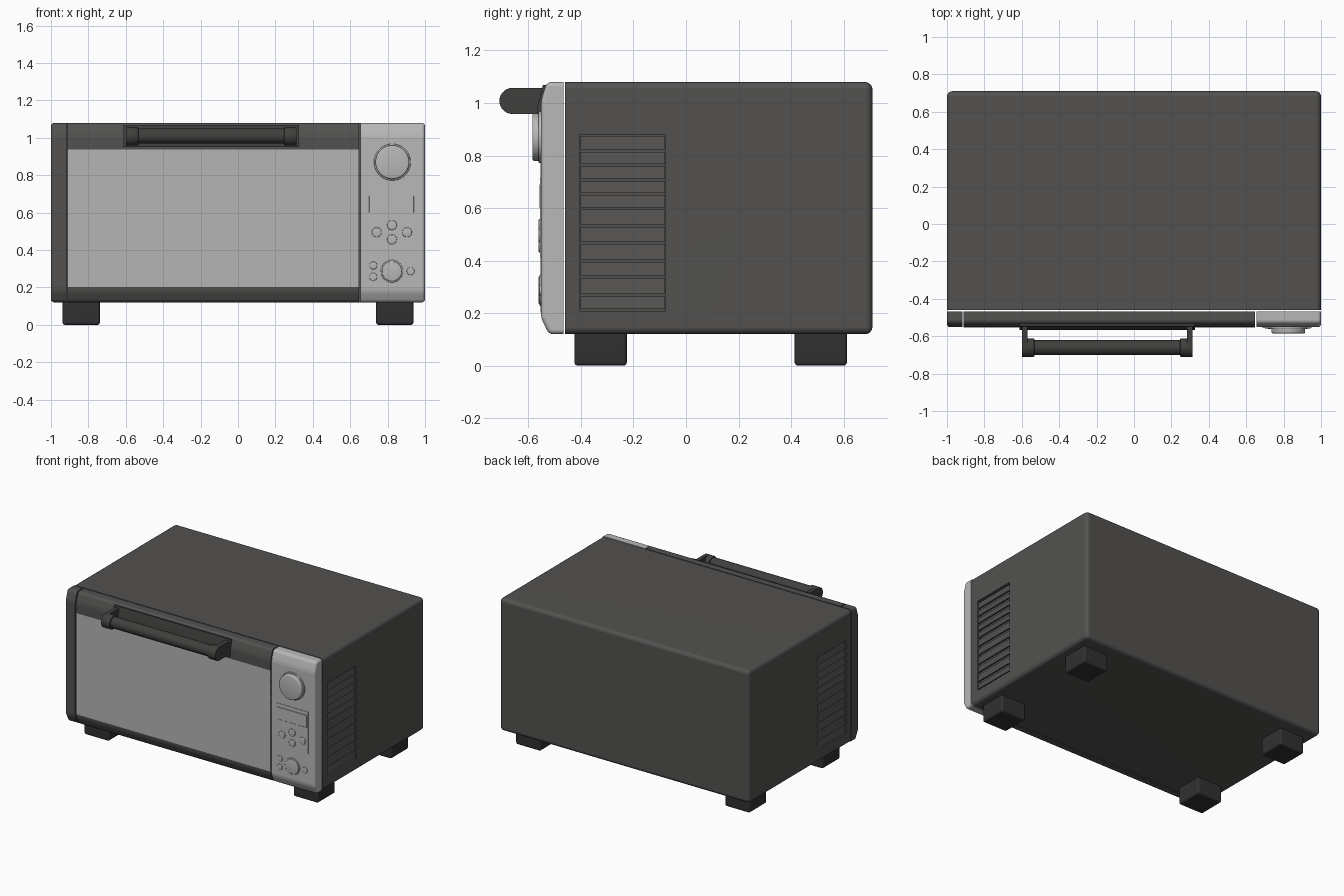
import bpy, bmesh, math
from mathutils import Matrix, Vector

if "Cube" in bpy.data.objects:
    bpy.data.objects.remove(bpy.data.objects["Cube"])


def mat(name, r, g, b):
    m = bpy.data.materials.new(name)
    m.diffuse_color = (r, g, b, 1)
    m.use_nodes = True
    m.node_tree.nodes["Principled BSDF"].inputs["Base Color"].default_value = m.diffuse_color
    return m


DARK = mat("dark_shell", 0.085, 0.083, 0.08)
BLACK = mat("black_plastic", 0.03, 0.03, 0.03)
HANDLE = mat("handle_plastic", 0.05, 0.05, 0.047)
SILVER = mat("silver_panel", 0.48, 0.48, 0.48)
GLASS = mat("pale_glass", 0.46, 0.46, 0.46)


def finish(bm, name, material, weighted=False):
    bmesh.ops.recalc_face_normals(bm, faces=bm.faces)
    me = bpy.data.meshes.new(name)
    bm.to_mesh(me)
    bm.free()
    ob = bpy.data.objects.new(name, me)
    bpy.context.collection.objects.link(ob)
    me.materials.append(material)
    bpy.ops.object.select_all(action='DESELECT')
    ob.select_set(True)
    bpy.context.view_layer.objects.active = ob
    bpy.ops.object.shade_smooth_by_angle(angle=math.radians(35))
    if weighted:
        ob.modifiers.new("weighted", 'WEIGHTED_NORMAL').keep_sharp = True
    return ob


def bevel(bm, edges, r, seg):
    bmesh.ops.bevel(bm, geom=edges, offset=r, offset_type='OFFSET', segments=seg,
                    profile=0.5, affect='EDGES', clamp_overlap=True)


def box_bm(x0, x1, y0, y1, z0, z1):
    bm = bmesh.new()
    bmesh.ops.create_cube(bm, size=1)
    bmesh.ops.scale(bm, vec=(x1 - x0, y1 - y0, z1 - z0), verts=bm.verts)
    bmesh.ops.translate(bm, vec=((x0 + x1) / 2, (y0 + y1) / 2, (z0 + z1) / 2), verts=bm.verts)
    return bm


def box(name, x0, x1, y0, y1, z0, z1, material, r=0, seg=2):
    bm = box_bm(x0, x1, y0, y1, z0, z1)
    if r:
        bevel(bm, bm.edges[:], r, seg)
    return finish(bm, name, material, r > 0)


def extrude_x(points, x0, x1):
    # (y, z) outline swept along x
    bm = bmesh.new()
    f = bm.faces.new([bm.verts.new((x0, y, z)) for y, z in points])
    ext = bmesh.ops.extrude_face_region(bm, geom=[f])
    bmesh.ops.translate(bm, vec=(x1 - x0, 0, 0),
                        verts=[v for v in ext['geom'] if isinstance(v, bmesh.types.BMVert)])
    return bm


def disc(name, x, z, r, y_back, y_front, material, r_bev=0.004, seg=40):
    bm = bmesh.new()
    m = Matrix.Translation((x, (y_back + y_front) / 2, z)) @ Matrix.Rotation(math.pi / 2, 4, 'X')
    bmesh.ops.create_cone(bm, cap_ends=True, segments=seg, radius1=r, radius2=r,
                          depth=abs(y_front - y_back), matrix=m)
    rim = [e for e in bm.edges if all(abs(v.co.y - y_front) < 1e-5 for v in e.verts)]
    bevel(bm, rim, r_bev, 3)
    return finish(bm, name, material)


# main shell, rounded everywhere but the front rim
bm = box_bm(-1, 1, -0.46, 0.71, 0.12, 1.08)
bevel(bm, [e for e in bm.edges if any(v.co.y > 0 for v in e.verts)], 0.028, 4)
shell = finish(bm, "oven_shell", DARK, False)

# side vent recesses
for s, side in ((1, "right"), (-1, "left")):
    xs = sorted((s * 0.972, s * 1.05))
    cutter = box("vent_cutter", xs[0], xs[1], -0.403, -0.078, 0.207, 0.88, DARK)
    cutter.hide_render = True
    mod = shell.modifiers.new("vent", 'BOOLEAN')
    mod.operation = 'DIFFERENCE'
    mod.object = cutter
    mod.solver = 'EXACT'
    bpy.context.view_layer.objects.active = shell
    bpy.ops.object.modifier_apply(modifier=mod.name)
    bpy.data.objects.remove(cutter)
    # tilted louvres
    zs = [0.88, 0.82, 0.765, 0.71, 0.655, 0.60, 0.535, 0.47, 0.40, 0.34, 0.27, 0.212]
    for i, (top, bot) in enumerate(zip(zs, zs[1:])):
        bm = bmesh.new()
        prof = [(0.986, top - 0.006), (0.998, bot + 0.003), (0.988, bot + 0.003), (0.976, top - 0.006)]
        f = bm.faces.new([bm.verts.new((s * x, -0.402, z)) for x, z in prof])
        ext = bmesh.ops.extrude_face_region(bm, geom=[f])
        bmesh.ops.translate(bm, vec=(0, 0.323, 0),
                            verts=[v for v in ext['geom'] if isinstance(v, bmesh.types.BMVert)])
        finish(bm, f"{side}_vent_louvre_{i + 1}", DARK)
shell.modifiers.new("weighted", 'WEIGHTED_NORMAL').keep_sharp = True

# front pieces share one profile
FRONT = -0.552
BACK = -0.467


def front_piece(name, x0, x1, material, outer=None):
    pts = [(BACK, 0.12), (-0.522, 0.12), (FRONT, 0.182), (FRONT, 1.01), (-0.53, 1.08), (BACK, 1.08)]
    bm = extrude_x(pts, x0, x1)

    def chosen(e):
        a, b = (v.co for v in e.verts)
        if a.y > BACK - 1e-4 and b.y > BACK - 1e-4:
            return False
        along = abs(a.x - b.x) > 1e-4
        return along or (outer is not None and abs(a.x - outer) < 1e-4)
    bevel(bm, [e for e in bm.edges if chosen(e)], 0.018, 4)
    return finish(bm, name, material, True)


front_piece("left_front_trim", -1, -0.918, DARK, -1)
front_piece("door_frame", -0.911, 0.648, DARK)
front_piece("control_panel", 0.655, 1, SILVER, 1)
box("door_glass", -0.911, 0.648, FRONT - 0.002, -0.54, 0.203, 0.937, GLASS)

# handle: mounting plate, two side arms, end caps, grip
plate = [(-0.525, 0.95), (-0.566, 0.95), (-0.566, 0.985), (-0.545, 1.068), (-0.525, 1.068)]
bm = extrude_x(plate, -0.613, 0.327)
finish(bm, "handle_mount_plate", HANDLE)


def rounded_outline(y_back, y_c, z_c, r, n=14):
    arc = [(y_c - r * math.sin(a), z_c + r * math.cos(a)) for a in (math.pi * i / n for i in range(n + 1))]
    return [(y_back, z_c + r)] + arc + [(y_back, z_c - r)]


def bar(name, x0, x1, y, z, r, material, r_bev=0):
    bm = bmesh.new()
    m = Matrix.Translation(((x0 + x1) / 2, y, z)) @ Matrix.Rotation(math.pi / 2, 4, 'Y')
    bmesh.ops.create_cone(bm, cap_ends=True, segments=28, radius1=r, radius2=r, depth=x1 - x0, matrix=m)
    if r_bev:
        bevel(bm, [e for e in bm.edges if abs(e.verts[0].co.x - e.verts[1].co.x) < 1e-5], r_bev, 2)
    return finish(bm, name, material)


MID = -0.143
for s, side in ((-1, "left"), (1, "right")):
    a, b = sorted((MID + s * 0.457, MID + s * 0.427))
    finish(extrude_x(rounded_outline(-0.54, -0.661, 1.008, 0.049), a, b), f"{side}_handle_arm", HANDLE)
    a, b = sorted((MID + s * 0.457, MID + s * 0.388))
    bar(f"{side}_handle_cap", a, b, -0.661, 1.008, 0.0495, HANDLE, 0.008)
bar("handle_grip", MID - 0.39, MID + 0.39, -0.661, 1.01, 0.04, HANDLE)

# controls
disc("main_knob_collar", 0.825, 0.87, 0.098, -0.54, -0.562, SILVER, 0.004, 56)
disc("main_knob", 0.825, 0.87, 0.09, -0.55, -0.585, SILVER, 0.008, 56)
box("display_plate", 0.686, 0.95, FRONT - 0.003, -0.54, 0.412, 0.715, SILVER)
box("display_screen", 0.70, 0.94, FRONT - 0.006, -0.54, 0.60, 0.69, SILVER, 0.002, 1)
for i, (x, z) in enumerate([(0.742, 0.495), (0.823, 0.533), (0.823, 0.457), (0.904, 0.495)]):
    disc(f"program_button_{i + 1}", x, z, 0.026, -0.54, -0.561, SILVER)
disc("lower_dial_ring", 0.823, 0.287, 0.06, -0.54, -0.557, SILVER, 0.003)
disc("lower_dial", 0.823, 0.287, 0.053, -0.54, -0.561, SILVER)
for i, (x, z) in enumerate([(0.723, 0.318), (0.723, 0.257), (0.923, 0.287)]):
    disc(f"small_button_{i + 1}", x, z, 0.021, -0.54, -0.559, SILVER)

# feet
for sx, nx in ((-1, "left"), (1, "right")):
    for y, ny in ((-0.325, "front"), (0.513, "rear")):
        x = sx * 0.838
        box(f"{ny}_{nx}_foot", x - 0.1, x + 0.1, y - 0.1, y + 0.1, 0, 0.14, BLACK, 0.014, 3)
